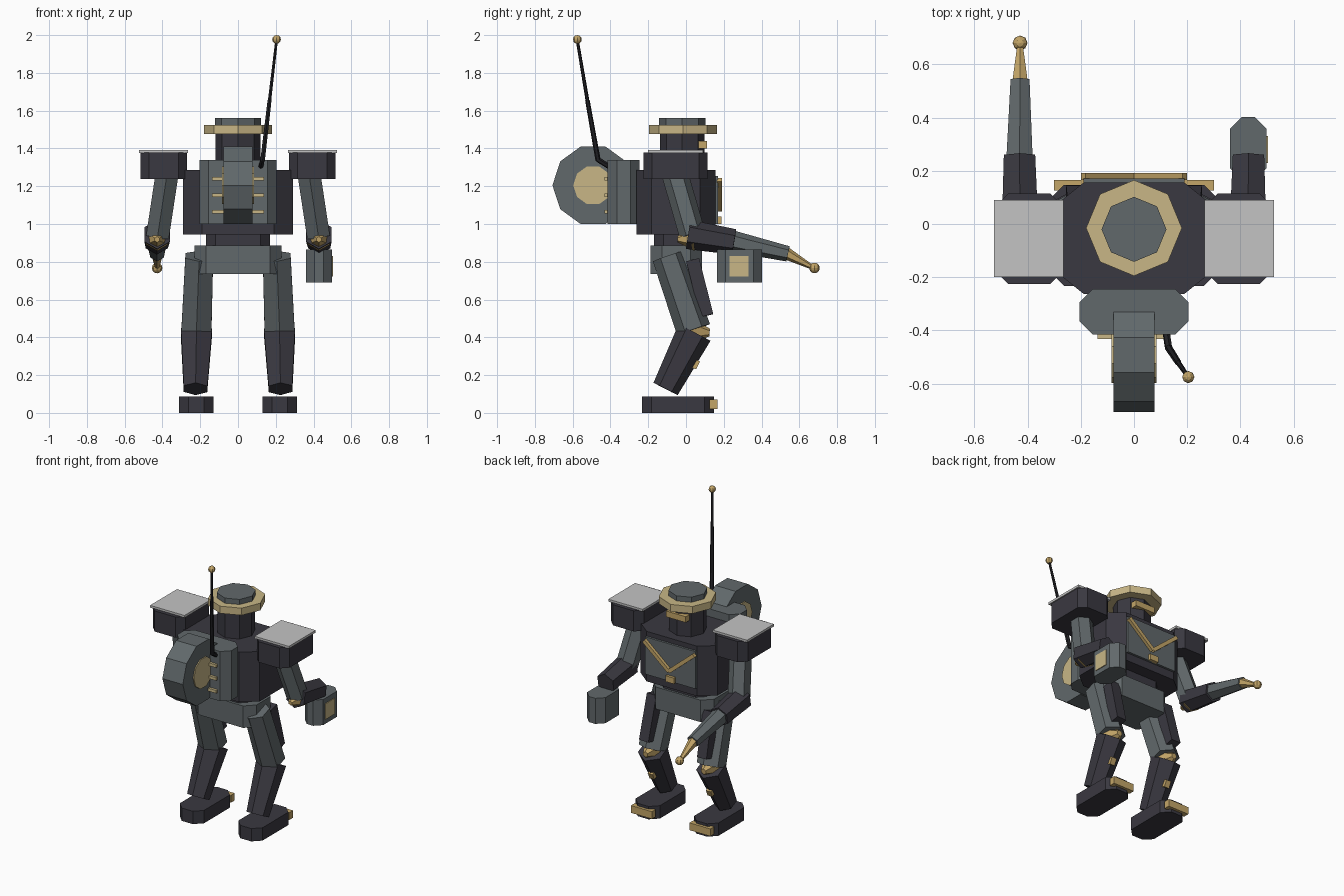
import bpy, bmesh, math
from mathutils import Vector

cube = bpy.data.objects.get("Cube")
if cube:
    bpy.data.objects.remove(cube, do_unlink=True)


def material(name, r, g, b):
    m = bpy.data.materials.new(name)
    m.use_nodes = True
    m.diffuse_color = (r, g, b, 1)
    m.node_tree.nodes["Principled BSDF"].inputs["Base Color"].default_value = (r, g, b, 1)
    return m


dark = material("dark iron", .042, .04, .052)
grey = material("steel grey", .12, .14, .147)
tan = material("pale tan", .58, .47, .24)
brass = material("brass", .55, .38, .14)
white = material("light grey", .55, .55, .55)
black = material("black", .015, .015, .018)


def finish(name, bm, mat):
    bmesh.ops.recalc_face_normals(bm, faces=bm.faces)
    me = bpy.data.meshes.new(name)
    bm.to_mesh(me)
    bm.free()
    me.materials.append(mat)
    ob = bpy.data.objects.new(name, me)
    bpy.context.collection.objects.link(ob)
    return ob


def loft(name, rings, mat):
    """Closed solid through rings of equal point count."""
    bm = bmesh.new()
    vs = [[bm.verts.new(p) for p in ring] for ring in rings]
    n = len(vs[0])
    for a, b in zip(vs, vs[1:]):
        for i in range(n):
            j = (i + 1) % n
            bm.faces.new((a[i], a[j], b[j], b[i]))
    bm.faces.new(vs[0])
    bm.faces.new(vs[-1])
    return finish(name, bm, mat)


def block(name, xs, ys, zs, mat, cut=0, cut_y=None):
    """Upright box, optionally with its vertical corners cut off."""
    cx, cy = (xs[0] + xs[1]) / 2, (ys[0] + ys[1]) / 2
    hx, hy = abs(xs[1] - xs[0]) / 2, (ys[1] - ys[0]) / 2
    k = cut if cut_y is None else cut_y
    if cut:
        pts = [(hx, hy - k), (hx - cut, hy), (cut - hx, hy), (-hx, hy - k),
               (-hx, k - hy), (cut - hx, -hy), (hx - cut, -hy), (hx, k - hy)]
    else:
        pts = [(hx, hy), (-hx, hy), (-hx, -hy), (hx, -hy)]
    return loft(name, [[(cx + x, cy + y, z) for x, y in pts] for z in zs], mat)


def limb(name, p0, p1, r0, r1, mat, sides=6, ref=(0, 1, 0), turn=0):
    """Tapered prism between two points, with a corner turned toward ref."""
    p0, p1, ref = Vector(p0), Vector(p1), Vector(ref)
    d = (p1 - p0).normalized()
    v = (ref - d * ref.dot(d)).normalized()
    u = d.cross(v)
    rings = []
    for p, r in ((p0, r0), (p1, r1)):
        angles = [turn + i * math.tau / sides for i in range(sides)]
        rings.append([p + (v * math.cos(a) + u * math.sin(a)) * r for a in angles])
    return loft(name, rings, mat)


def ball(name, pos, r, mat):
    bm = bmesh.new()
    bmesh.ops.create_uvsphere(bm, u_segments=8, v_segments=6, radius=r)
    bmesh.ops.translate(bm, verts=bm.verts, vec=pos)
    return finish(name, bm, mat)


UP = (0, 0, 1)

# Body
block("torso", (-.29, .29), (-.262, .155), (.945, 1.287), dark, .1, .08)
block("waist", (-.17, .17), (-.17, .07), (.87, .96), dark, .05)
block("pelvis", (-.23, .23), (-.188, .085), (.735, .885), grey, .06)
block("chest_plate", (-.19, .19), (.15, .17), (1, 1.255), grey)
block("chest_buckle", (-.04, .025), (.165, .188), (1, 1.04), brass)

# Head and hat
limb("head", (0, -.02, 1.27), (0, -.02, 1.5), .118, .118, dark, 8)
limb("hat_brim", (0, -.015, 1.476), (0, -.015, 1.525), .18, .18, tan, 8)
limb("hat_crown", (0, -.02, 1.5), (0, -.02, 1.56), .122, .122, grey, 8)
block("visor", (-.075, .075), (.06, .11), (1.4, 1.44), brass)

# Backpack with drum and antenna
block("backpack", (-.205, .205), (-.415, -.245), (1, 1.34), grey, .05)
drum_y, drum_z = -.492, 1.205
limb("drum", (-.077, drum_y, drum_z), (.077, drum_y, drum_z), .215, .215, grey, 10)
limb("drum_disc", (-.084, drum_y, drum_z), (.084, drum_y, drum_z), .105, .105, tan, 10)
limb("antenna_base", (.13, -.465, 1.335), (.167, -.522, 1.655), .014, .012, black)
limb("antenna_rod", (.167, -.522, 1.655), (.204, -.575, 1.97), .01, .008, black)
limb("antenna_foot", (.12, -.4, 1.3), (.13, -.468, 1.342), .014, .014, black)
ball("antenna_tip", (.204, -.575, 1.977), .023, brass)

for s, side in ((1, "left"), (-1, "right")):
    # Chest and backpack trim
    limb(side + "_chevron", (s * .19, .178, 1.235), (0, .178, 1.075), .018, .018,
         brass, 4, turn=math.pi / 4)
    for z in (1.065, 1.152, 1.24):
        block(side + "_vent_bar", (s * .075, s * .137), (-.432, -.41), (z - .01, z + .01), tan)

    # Shoulder and arm
    block(side + "_shoulder", (s * .27, s * .517), (-.226, .115), (1.237, 1.378), dark, .045)
    block(side + "_shoulder_plate", (s * .265, s * .525), (-.2, .09), (1.376, 1.392), white)
    limb(side + "_upper_arm", (s * .375, -.06, 1.27), (s * .425, .035, .94), .07, .07, grey)
    limb(side + "_elbow_pad", (s * .428, .04, .925), (s * .428, -.045, .918), .068, .015, brass, 6, UP)
    limb(side + "_forearm", (s * .428, .012, .945), (s * .43, .255, .905), .078, .068, dark, 6, UP)

    # Leg
    limb(side + "_thigh", (s * .205, -.095, .83), (s * .22, .04, .44), .085, .092, grey)
    limb(side + "_thigh_plate", (s * .212, .035, .81), (s * .22, .11, .515), .05, .05,
         dark, 4, turn=math.pi / 4)
    limb(side + "_knee_pad", (s * .22, .02, .435), (s * .22, .125, .425), .075, .02, brass, 6, UP)
    limb(side + "_shin", (s * .22, .045, .425), (s * .225, -.108, .127), .095, .072, dark)
    limb(side + "_shin_stud", (s * .22, .057, .28), (s * .22, .037, .238), .026, .026,
         brass, 4, turn=math.pi / 4)
    block(side + "_foot", (s * .13, s * .313), (-.232, .147), (0, .088), dark, .05)
    block(side + "_toe_cap", (s * .142, s * .3), (.125, .166), (.02, .07), brass)

# Left fist
block("left_fist", (.36, .498), (.165, .402), (.69, .865), grey, .045)
block("left_fist_plate", (.49, .503), (.23, .33), (.722, .83), tan)

# Right arm blaster
limb("blaster_barrel", (-.43, .24, .91), (-.428, .54, .842), .057, .041, grey, 6, UP)
limb("blaster_nozzle", (-.428, .53, .845), (-.428, .67, .77), .033, .012, brass, 6, UP)
ball("blaster_tip", (-.428, .68, .767), .028, brass)
